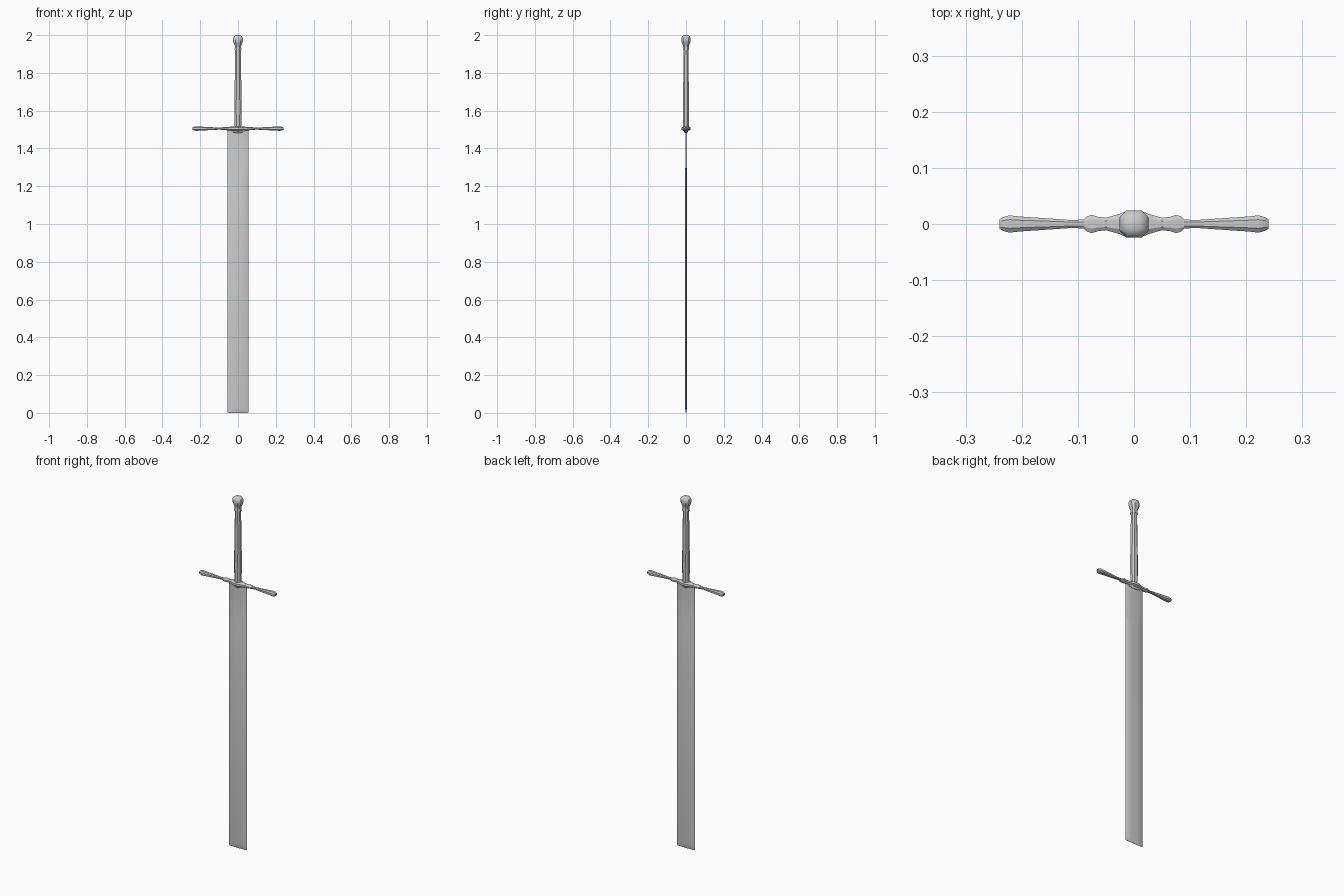
import bpy, bmesh, math
from mathutils import Vector

if "Cube" in bpy.data.objects:
    bpy.data.objects.remove(bpy.data.objects["Cube"])


def loft(name, rings, smooth=30):
    """Skin a list of equal-length point rings and cap both ends."""
    bm = bmesh.new()
    loops = [[bm.verts.new(p) for p in ring] for ring in rings]
    n = len(loops[0])
    for a, b in zip(loops, loops[1:]):
        for i in range(n):
            j = (i + 1) % n
            bm.faces.new((a[i], a[j], b[j], b[i]))
    bm.faces.new(loops[0])
    bm.faces.new(loops[-1])
    bmesh.ops.recalc_face_normals(bm, faces=bm.faces)
    mesh = bpy.data.meshes.new(name)
    bm.to_mesh(mesh)
    bm.free()
    ob = bpy.data.objects.new(name, mesh)
    bpy.context.collection.objects.link(ob)
    bpy.context.view_layer.objects.active = ob
    ob.select_set(True)
    bpy.ops.object.shade_smooth_by_angle(angle=math.radians(smooth))
    ob.select_set(False)
    return ob


def octagon(a, b, k=0.5):
    """Chamfered rectangle with half sizes a and b."""
    return [(a, -b * k), (a, b * k), (a * k, b), (-a * k, b),
            (-a, b * k), (-a, -b * k), (-a * k, -b), (a * k, -b)]


def blade_ring(z, w, t):
    # sharp edges, bevels and nearly flat faces
    half = [(w, 0), (w - 0.006, 0.6 * t), (0.02, t), (-0.02, t), (-w + 0.006, 0.6 * t)]
    back = [(-x, -y) for x, y in half]
    return [(x, y, z) for x, y in half + back]


# Broad blade with a square wedge-shaped tip, thinner near the guard
loft("blade", [blade_ring(z, w, t) for z, w, t in [
    (0.0, 0.054, 0.0006), (0.008, 0.056, 0.0025), (0.03, 0.056, 0.006),
    (1.285, 0.056, 0.006), (1.30, 0.056, 0.0035), (1.50, 0.056, 0.0035)]])

# Cross guard: (x, half depth y, half height z), mirrored about the centre
stations = [(0.014, 0.023, 0.012), (0.026, 0.018, 0.011), (0.05, 0.011, 0.009),
            (0.066, 0.013, 0.0085), (0.075, 0.0165, 0.008), (0.085, 0.013, 0.0065),
            (0.09, 0.008, 0.006), (0.11, 0.007, 0.006), (0.205, 0.0135, 0.011),
            (0.222, 0.0155, 0.012), (0.234, 0.012, 0.010), (0.24, 0.008, 0.006),
            (0.236, 0.004, 0.003)]
stations = [(-x, y, z) for x, y, z in reversed(stations)] + stations
loft("cross_guard", [[(x, u, 1.505 + v) for u, v in octagon(b, c)]
                     for x, b, c in stations], 25)

# Small collar under the guard where the blade enters
loft("blade_collar", [[(x, y, z) for x, y in octagon(a, b)] for z, a, b in [
    (1.482, 0.012, 0.006), (1.488, 0.036, 0.010), (1.50, 0.045, 0.012)]], 25)

# Octagonal grip, slimming towards the pommel
loft("grip", [[(x, y, z) for x, y in octagon(a, b)] for z, a, b in [
    (1.51, 0.017, 0.015), (1.60, 0.019, 0.016), (1.72, 0.018, 0.015),
    (1.80, 0.0165, 0.014), (1.925, 0.015, 0.013)]], 25)

# Pear-shaped pommel
loft("pommel", [[(x, y, z) for x, y in octagon(r * 1.06, r)] for z, r in [
    (1.92, 0.017), (1.932, 0.016), (1.94, 0.0145), (1.952, 0.019), (1.968, 0.0245),
    (1.984, 0.0245), (1.994, 0.02), (2.0, 0.011)]], 40)
